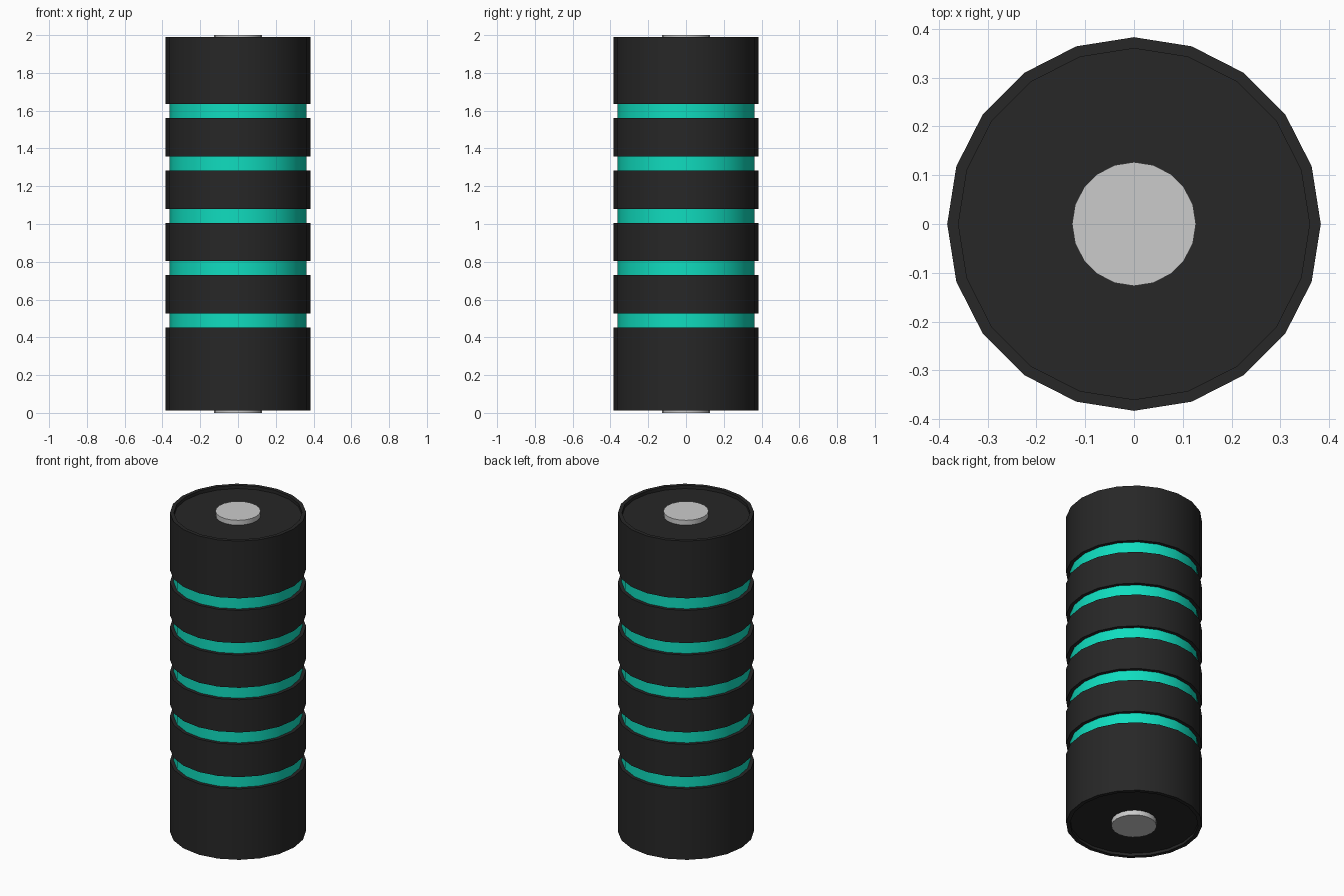
import bpy, bmesh, math

if "Cube" in bpy.data.objects:
    bpy.data.objects.remove(bpy.data.objects["Cube"])

SIDES = 20


def material(name, rgb):
    m = bpy.data.materials.new(name)
    m.diffuse_color = (*rgb, 1)
    m.use_nodes = True
    m.node_tree.nodes["Principled BSDF"].inputs["Base Color"].default_value = m.diffuse_color
    return m


BLACK = material("black_shell", (0.02, 0.02, 0.02))
TEAL = material("teal_core", (0.005, 0.72, 0.52))


def lathe(name, profile, mat=None, closed=False):
    """Spin an (r, z) profile around the z axis."""
    bm = bmesh.new()
    vs = [bm.verts.new((r, 0, z)) for r, z in profile]
    pairs = list(zip(vs, vs[1:])) + ([(vs[-1], vs[0])] if closed else [])
    es = [bm.edges.new(p) for p in pairs]
    bmesh.ops.spin(bm, geom=vs + es, cent=(0, 0, 0), axis=(0, 0, 1),
                   angle=math.tau, steps=SIDES, use_duplicate=False)
    bmesh.ops.remove_doubles(bm, verts=bm.verts[:], dist=1e-4)
    bmesh.ops.recalc_face_normals(bm, faces=bm.faces[:])
    me = bpy.data.meshes.new(name)
    bm.to_mesh(me)
    bm.free()
    if mat:
        me.materials.append(mat)
    ob = bpy.data.objects.new(name, me)
    bpy.context.collection.objects.link(ob)
    bpy.ops.object.select_all(action='DESELECT')
    ob.select_set(True)
    bpy.context.view_layer.objects.active = ob
    bpy.ops.object.shade_smooth_by_angle(angle=math.radians(30))
    return ob


R, CORE, INNER, PIN = 0.383, 0.362, 0.35, 0.127

# Glowing core seen in the grooves
lathe("core", [(0, 0.40), (CORE, 0.40), (CORE, 1.69), (0, 1.69)], TEAL)

# End caps with a raised rim around a recessed face
for name, face, rim, edge in (("bottom_cap", 0.03, 0.013, 0.453),
                              ("top_cap", 1.97, 1.99, 1.635)):
    lathe(name, [(0, face), (0.36, face), (0.36, rim), (R, rim),
                 (R, edge), (INNER, edge)], BLACK)

# Middle bands
for i in range(4):
    z0 = 0.526 + i * 0.277
    z1 = z0 + 0.203
    lathe(f"band_{i + 1}", [(INNER, z0), (R, z0), (R, z1), (INNER, z1)],
          BLACK, closed=True)

# Metal contact pin through both ends
lathe("contact_pin", [(0, 0), (PIN, 0), (PIN, 2), (0, 2)])
